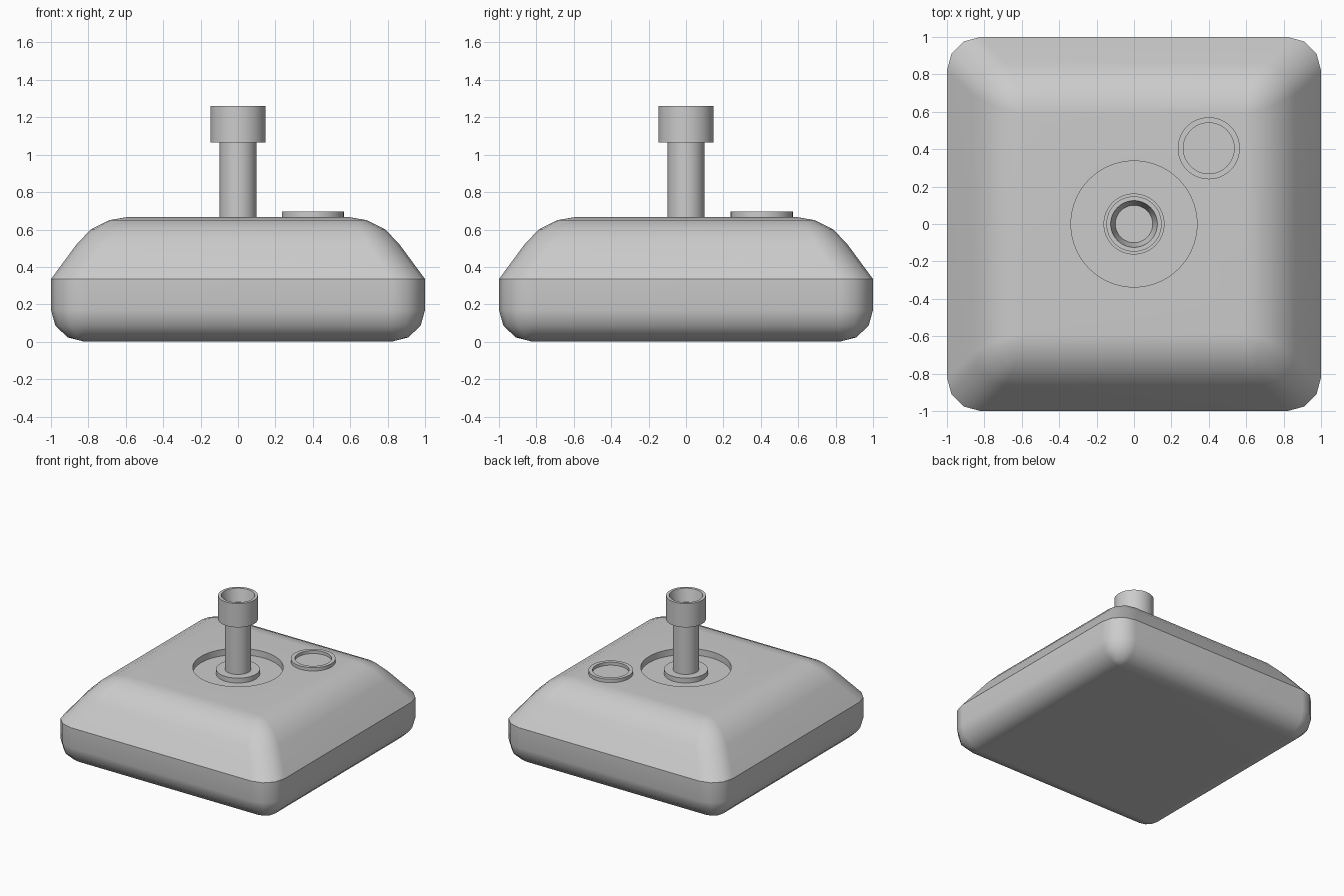
import bpy, bmesh, math

cube = bpy.data.objects.get("Cube")
if cube:
    bpy.data.objects.remove(cube, do_unlink=True)

grey = bpy.data.materials.new("plain grey")
grey.use_nodes = True
grey.diffuse_color = (0.6, 0.6, 0.6, 1)
grey.node_tree.nodes["Principled BSDF"].inputs["Base Color"].default_value = (0.6, 0.6, 0.6, 1)


def skin(name, rings):
    """Join a stack of equal point rings into a closed solid."""
    bm = bmesh.new()
    loops = [[bm.verts.new(p) for p in ring] for ring in rings]
    n = len(loops[0])
    for a, b in zip(loops, loops[1:]):
        for i in range(n):
            j = (i + 1) % n
            bm.faces.new((a[i], a[j], b[j], b[i]))
    bm.faces.new(loops[0][::-1])
    bm.faces.new(loops[-1])
    bmesh.ops.remove_doubles(bm, verts=bm.verts, dist=0.0005)
    bmesh.ops.recalc_face_normals(bm, faces=bm.faces)
    mesh = bpy.data.meshes.new(name)
    bm.to_mesh(mesh)
    bm.free()
    mesh.materials.append(grey)
    obj = bpy.data.objects.new(name, mesh)
    bpy.context.collection.objects.link(obj)
    return obj


def square_ring(half, core, z, segments=3):
    """Square with rounded corners whose arc centres lie at +-core."""
    ring = []
    for q, (sx, sy) in enumerate([(1, 1), (-1, 1), (-1, -1), (1, -1)]):
        for k in range(segments + 1):
            a = math.radians(90) * (q + k / segments)
            r = half - core
            ring.append((sx * core + r * math.cos(a), sy * core + r * math.sin(a), z))
    return ring


def lathe(name, profile, centre=(0, 0), n=48):
    cx, cy = centre
    return skin(name, [[(cx + r * math.cos(math.tau * i / n),
                         cy + r * math.sin(math.tau * i / n), z)
                        for i in range(n)] for r, z in profile])


def smooth(obj):
    bpy.ops.object.select_all(action='DESELECT')
    obj.select_set(True)
    bpy.context.view_layer.objects.active = obj
    bpy.ops.object.shade_smooth_by_angle(angle=math.radians(35))


# Weighted body: rounded underside, upright wall, sloping shoulders
body_profile = [(0.82, 0.82, 0), (0.91, 0.82, 0.023), (0.976, 0.82, 0.085),
                (1, 0.82, 0.17), (1, 0.82, 0.335),
                (0.86, 0.69, 0.525), (0.785, 0.65, 0.602),
                (0.69, 0.61, 0.65), (0.59, 0.59, 0.667)]
body = skin("base_body", [square_ring(*p) for p in body_profile])

# Round well in the top
cutter = lathe("well_cutter", [(0.337, 0.615), (0.337, 0.8)], n=64)
cutter.hide_render = True
cut = body.modifiers.new("well", 'BOOLEAN')
cut.operation = 'DIFFERENCE'
cut.object = cutter
bpy.context.view_layer.objects.active = body
bpy.ops.object.modifier_apply(modifier="well")
bpy.data.objects.remove(cutter, do_unlink=True)
smooth(body)
weighted = body.modifiers.new("even shading", 'WEIGHTED_NORMAL')
weighted.keep_sharp = True

# Pole with its foot collar and hollow socket
smooth(lathe("pole_collar", [(0.163, 0.605), (0.163, 0.655)]))
smooth(lathe("pole", [(0.098, 0.605), (0.098, 1.1)]))
smooth(lathe("pole_socket", [(0.098, 1.065), (0.148, 1.065), (0.148, 1.26),
                             (0.125, 1.26), (0.1, 1.16)]))

# Filler cap with a raised rim
smooth(lathe("filler_cap", [(0.166, 0.655), (0.166, 0.695),
                            (0.136, 0.695), (0.136, 0.67)], (0.4, 0.405)))
